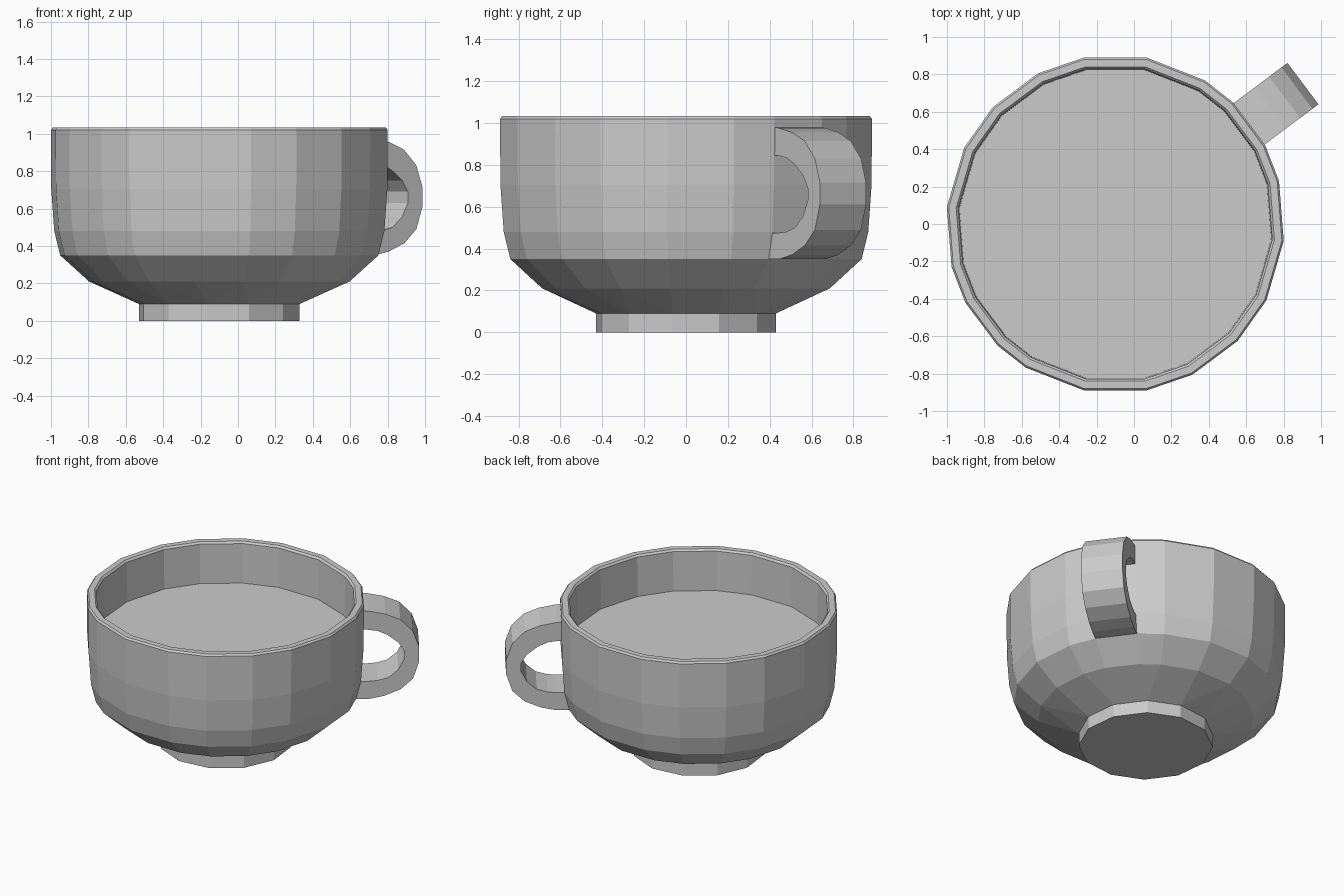
import bpy, bmesh
from math import sin, cos, radians
from mathutils import Vector

if "Cube" in bpy.data.objects:
    bpy.data.objects.remove(bpy.data.objects["Cube"])

CX = -0.10                       # cup axis (handle makes the model off-centre)
HALF = [-79.2, -62.9, -43.7, -26.8, -5.7, 14.7, 27.7, 45.9, 58.0, 79.2]
BODY_ANGLES = HALF + [a + 180 for a in HALF]
FOOT_ANGLES = [-98.7 + 30 * k for k in range(12)]


def finish(bm, name):
    bmesh.ops.recalc_face_normals(bm, faces=bm.faces)
    mesh = bpy.data.meshes.new(name)
    bm.to_mesh(mesh)
    bm.free()
    obj = bpy.data.objects.new(name, mesh)
    bpy.context.collection.objects.link(obj)
    return obj


def ring(bm, r, z, angles):
    return [bm.verts.new((CX + r * cos(radians(a)), r * sin(radians(a)), z))
            for a in angles]


def skin(bm, a, b):
    n = len(a)
    for i in range(n):
        j = (i + 1) % n
        bm.faces.new((a[i], a[j], b[j], b[i]))


def loop_edges(bm, vs):
    return [bm.edges.get((vs[i - 1], vs[i])) for i in range(len(vs))]


# Cup body: bowl outside, bevelled rim, inner wall, then a 12-sided foot
bm = bmesh.new()
profile = [(0.70, 0.21), (0.855, 0.35), (0.887, 0.48), (0.903, 0.705),
           (0.905, 1.02), (0.895, 1.033), (0.855, 1.033), (0.843, 1.02),
           (0.838, 0.74)]
rings = [ring(bm, r, z, BODY_ANGLES) for r, z in profile]
for a, b in zip(rings, rings[1:]):
    skin(bm, a, b)
foot_low = ring(bm, 0.435, 0.0, FOOT_ANGLES)
foot_top = ring(bm, 0.435, 0.09, FOOT_ANGLES)
skin(bm, foot_low, foot_top)
bm.faces.new(foot_low)
bmesh.ops.bridge_loops(bm, edges=loop_edges(bm, foot_top) + loop_edges(bm, rings[0]))
finish(bm, "cup_body")

# Drink: flat surface closing the inside of the cup
bm = bmesh.new()
bm.faces.new(ring(bm, 0.838, 0.74, BODY_ANGLES))
drink = finish(bm, "drink_surface")

# Handle: flat ribbon arc growing out of one wall facet, as (distance, height)
outer = [(-0.03, 0.98), (0.03, 0.977), (0.14, 0.955), (0.237, 0.915), (0.32, 0.83),
         (0.36, 0.715), (0.36, 0.61), (0.32, 0.49), (0.24, 0.415),
         (0.135, 0.37), (0.04, 0.35), (-0.07, 0.35)]
inner = [(-0.03, 0.845), (0.02, 0.845), (0.09, 0.835), (0.155, 0.805), (0.225, 0.75),
         (0.263, 0.69), (0.263, 0.63), (0.225, 0.555), (0.16, 0.50),
         (0.09, 0.48), (0.03, 0.475), (-0.07, 0.475)]
ang = radians(36.8)
out = Vector((cos(ang), sin(ang), 0))
side = Vector((-sin(ang), cos(ang), 0))
bm = bmesh.new()
sections = []
for (do, zo), (di, zi) in zip(outer, inner):
    sections.append([
        bm.verts.new(Vector((CX, 0, z)) + out * (0.893 + d) + side * s)
        for d, z, s in ((do, zo, -0.138), (do, zo, 0.138),
                        (di, zi, 0.138), (di, zi, -0.138))])
for a, b in zip(sections, sections[1:]):
    skin(bm, a, b)
bm.faces.new(sections[0])
bm.faces.new(sections[-1])
finish(bm, "handle")
